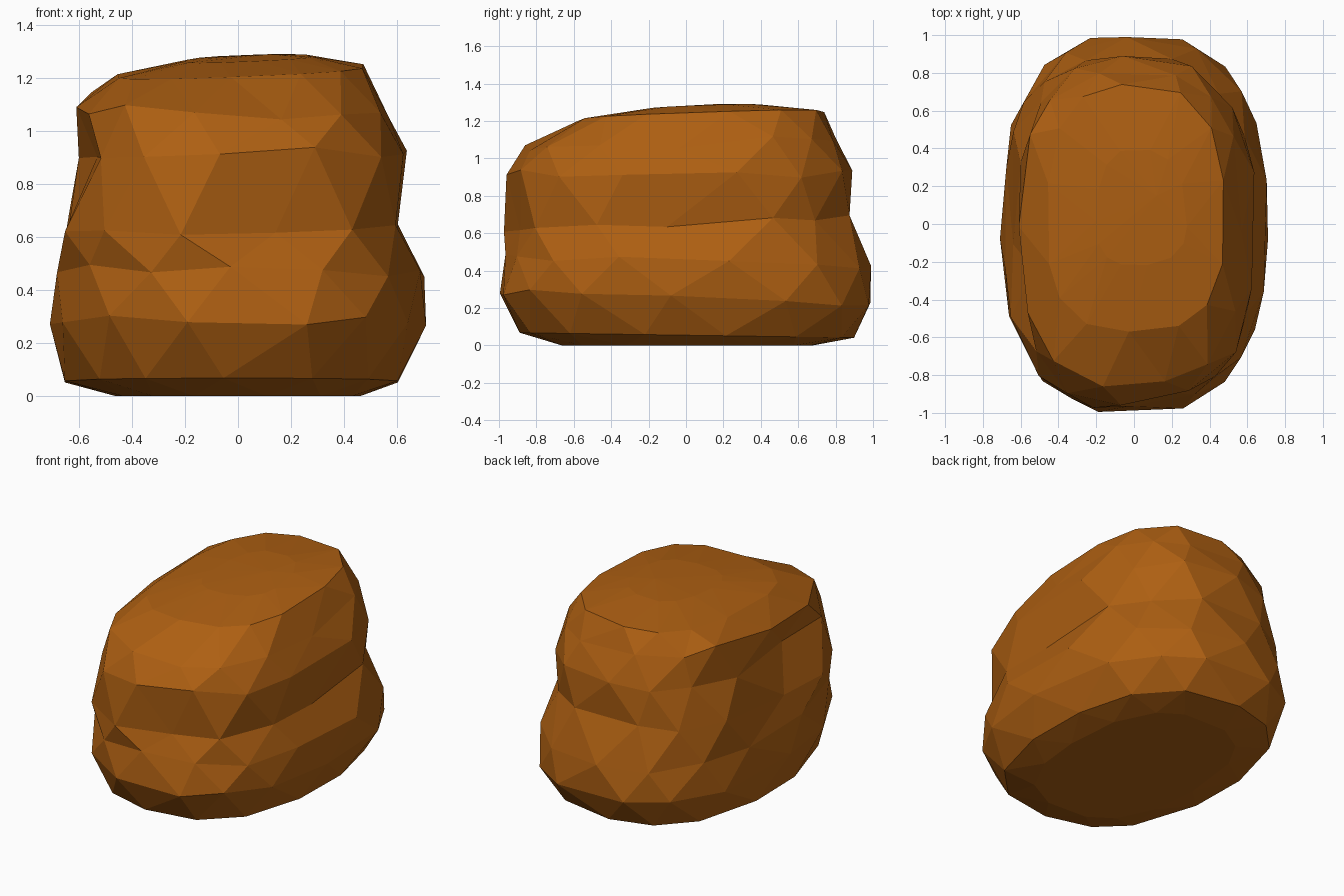
import bpy, bmesh, math, random
from mathutils import Vector

cube = bpy.data.objects.get("Cube")
if cube:
    bpy.data.objects.remove(cube)

random.seed(7)
SIDES = 14

brown = bpy.data.materials.new("rock_brown")
brown.use_nodes = True
colour = (0.42, 0.115, 0.006, 1)
brown.diffuse_color = colour
shader = next(n for n in brown.node_tree.nodes if n.type == 'BSDF_PRINCIPLED')
shader.inputs["Base Color"].default_value = colour
shader.inputs["Roughness"].default_value = 0.9

# Horizontal sections: height, min x, max x, min y, max y, tilt along x and y, roundness
sections = [
    (0, -.46, .46, -.67, .69, 0, 0, .8),
    (.055, -.66, .61, -.89, .9, 0, -.015, .82),
    (.26, -.71, .71, -1.01, 1.01, 0, -.03, .8),
    (.45, -.69, .71, -.99, .99, 0, -.03, .8),
    (.65, -.695, .63, -.99, .89, 0, .03, .75),
    (.92, -.62, .65, -1, .89, 0, 0, .79),
    (1.09, -.61, .58, -.87, .81, -.03, .04, .75),
    (1.225, -.46, .48, -.57, .74, .04, .035, .72),
    (1.27, -.2, .28, -.22, .4, .04, .04, .8),
]

# Hollows: centre, reach, depth
hollows = [
    (Vector((.16, -.94, .74)), .36, .11),
    (Vector((.64, -.08, .78)), .34, .035),
    (Vector((-.65, -.18, .82)), .31, .1),
    (Vector((.5, .75, .75)), .24, .035),
]


def section_point(angle, section):
    """Squarish oval with a separate reach on each side."""
    z, left, right, front, back, tilt_x, tilt_y, roundness = section
    c, s = math.cos(angle), math.sin(angle)
    x = abs(c) ** roundness * (right if c > 0 else left)
    y = abs(s) ** roundness * (back if s > 0 else front)
    return Vector((x, y, z + tilt_x * x + tilt_y * y))


def press_hollows(p):
    for centre, reach, depth in hollows:
        d = (p - centre).length
        if d < reach:
            inward = Vector((-centre.x, -centre.y, 0)).normalized()
            p = p + inward * depth * (1 - (d / reach) ** 2)
    return p


# Rock body: staggered rings joined by irregular triangles
bm = bmesh.new()
rings = []
for level, section in enumerate(sections):
    ring = []
    for i in range(SIDES):
        wobble = random.uniform(-.15, .15)
        angle = math.tau * (i + level / 2 % 1 + wobble) / SIDES
        p = section_point(angle, section)
        if 1 < level < 7:
            p.z += random.uniform(-.025, .025)
            p = press_hollows(p)
        ring.append(bm.verts.new(p))
    rings.append(ring)

for level, (low, high) in enumerate(zip(rings, rings[1:])):
    shift = level % 2
    for i in range(SIDES):
        j = (i + 1) % SIDES
        if shift:
            bm.faces.new((low[i], high[j], high[i]))
            bm.faces.new((low[i], low[j], high[j]))
        else:
            bm.faces.new((low[i], low[j], high[i]))
            bm.faces.new((low[j], high[j], high[i]))

# Flat underside and gently crowned top
bm.faces.new(rings[0][::-1])
peak = bm.verts.new((.12, .15, 1.29))
for i in range(SIDES):
    bm.faces.new((rings[-1][i], rings[-1][(i + 1) % SIDES], peak))
bmesh.ops.recalc_face_normals(bm, faces=bm.faces)

mesh = bpy.data.meshes.new("rock")
bm.to_mesh(mesh)
bm.free()
mesh.materials.append(brown)
rock = bpy.data.objects.new("rock", mesh)
bpy.context.collection.objects.link(rock)
